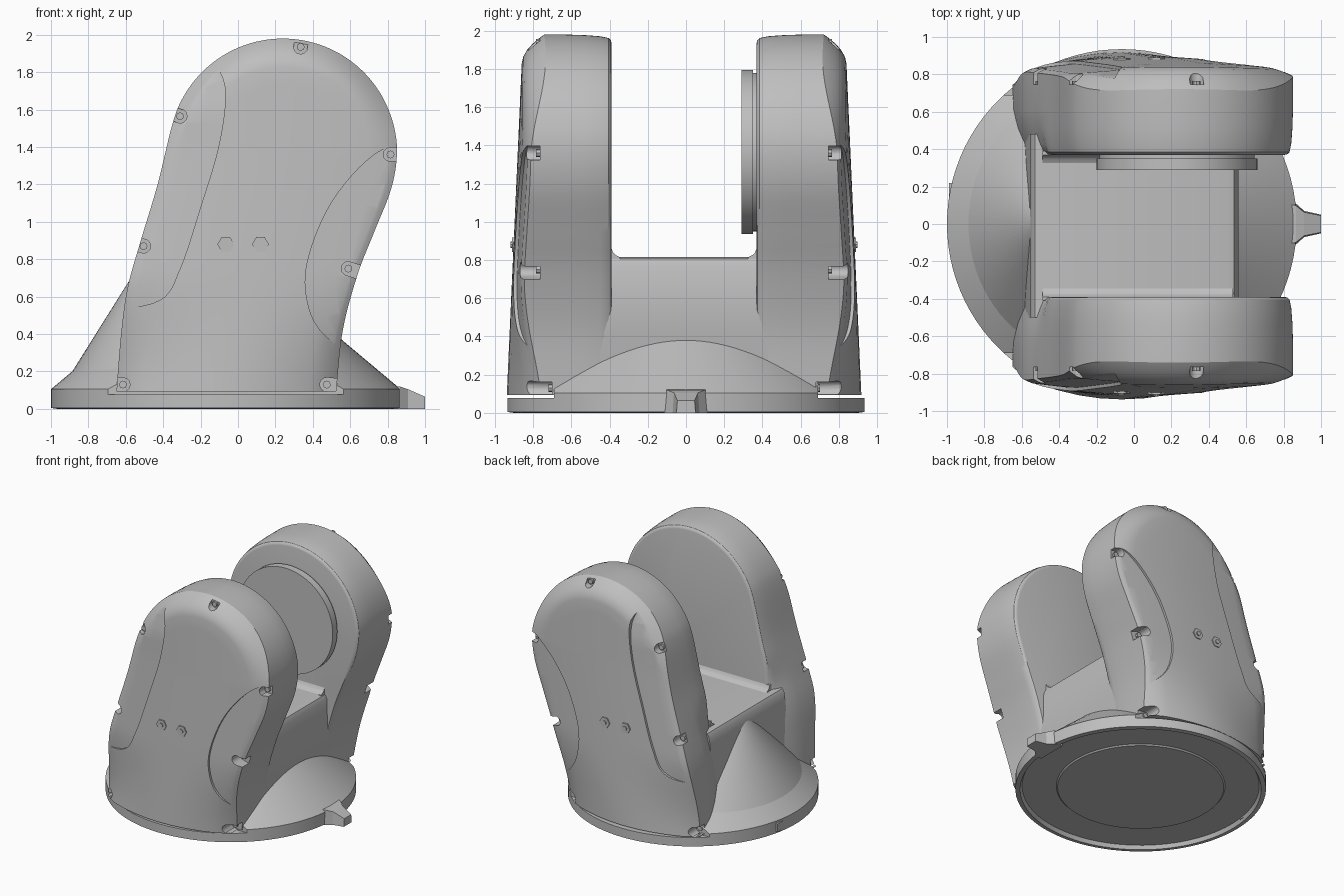
import bpy, bmesh, math
from mathutils import Vector

cube = bpy.data.objects.get("Cube")
if cube:
    bpy.data.objects.remove(cube, do_unlink=True)

grey = bpy.data.materials.new("cast_grey")
grey.use_nodes = True
COLOUR = (0.52, 0.52, 0.52, 1)
grey.diffuse_color = COLOUR
grey.node_tree.nodes["Principled BSDF"].inputs["Base Color"].default_value = COLOUR

BASE_X = -0.065      # axis of the round base
FLOOR = 0.093        # underside of the arms
HUB = (0.24, 1.37)   # joint centre of the arms


def finish(name, bm):
    bmesh.ops.remove_doubles(bm, verts=bm.verts, dist=1e-5)
    bmesh.ops.recalc_face_normals(bm, faces=bm.faces)
    mesh = bpy.data.meshes.new(name)
    bm.to_mesh(mesh)
    bm.free()
    mesh.materials.append(grey)
    obj = bpy.data.objects.new(name, mesh)
    bpy.context.collection.objects.link(obj)
    return obj


def smooth(obj, angle=32):
    bpy.ops.object.select_all(action="DESELECT")
    obj.select_set(True)
    bpy.context.view_layer.objects.active = obj
    bpy.ops.object.shade_smooth_by_angle(angle=math.radians(angle))


def cut(obj, cutter):
    mod = obj.modifiers.new("cut", "BOOLEAN")
    mod.object, mod.operation, mod.solver = cutter, "DIFFERENCE", "EXACT"
    graph = bpy.context.evaluated_depsgraph_get()
    mesh = bpy.data.meshes.new_from_object(obj.evaluated_get(graph))
    obj.modifiers.clear()
    obj.data = mesh
    bpy.data.objects.remove(cutter, do_unlink=True)


def spline(points, steps):
    """Smooth curve through 2D points."""
    p = [Vector(q) for q in points]
    p = [2 * p[0] - p[1]] + p + [2 * p[-1] - p[-2]]
    out = []
    for a, b, c, d in zip(p, p[1:], p[2:], p[3:]):
        for k in range(steps):
            t = k / steps
            out.append(b + 0.5 * t * (c - a + t * (2 * a - 5 * b + 4 * c - d
                                                   + t * (3 * (b - c) + d - a))))
    return out + [p[-2]]


def ramp(value, start, end):
    f = min(1, max(0, (value - start) / (end - start)))
    return f * f * (3 - 2 * f)


def spine_x(z):
    f = min(1, (z - FLOOR) / (HUB[1] - FLOOR))
    return BASE_X + f * (HUB[0] - BASE_X)


def shell_y(x, z):
    """Outer surface of an arm: round like the base below, flatter above."""
    bulge = 0.1 + 0.32 * ramp(z, 0.75, 0.05)
    return 0.932 - 0.045 * z - bulge * min(0.7, abs(x - spine_x(z))) ** 2


def bridge(bm, rings, closed):
    for a, b in zip(rings, rings[1:]):
        n = len(a)
        for i in range(n if closed else n - 1):
            j = (i + 1) % n
            bm.faces.new((a[i], a[j], b[j], b[i]))


def lathe(profile, segs=96):
    bm = bmesh.new()
    rings = [[bm.verts.new((BASE_X + r * math.cos(2 * math.pi * k / segs),
                            r * math.sin(2 * math.pi * k / segs), z))
              for k in range(segs)] for r, z in profile]
    bridge(bm, rings, True)
    bm.faces.new(rings[0])
    bm.faces.new(rings[-1])
    return bm


def extrude(bm, rings):
    """Closed solid through matching rings of coordinates."""
    rings = [[bm.verts.new(co) for co in ring] for ring in rings]
    bridge(bm, rings, True)
    bm.faces.new(rings[0])
    bm.faces.new(rings[-1])


def peg(bm, x, z, r, y0, y1, sides, s, stretch=Vector((0, 0))):
    """Round or polygonal pin along y; the half facing the stretch is drawn out."""
    loop = []
    for k in range(sides):
        d = Vector((math.cos(2 * math.pi * k / sides), math.sin(2 * math.pi * k / sides)))
        loop.append(Vector((x, z)) + r * d + (stretch if d.dot(stretch) > 0 else Vector((0, 0))))
    extrude(bm, [[(p.x, s * y - 0.01, p.y) for p in loop] for y in (y0, y1)])


# Arm silhouette: left flank, round head, right flank
head = [(HUB[0] + 0.61 * math.cos(math.radians(a)), HUB[1] + 0.61 * math.sin(math.radians(a)))
        for a in range(165, -1, -15)]
OUTLINE = spline([(-0.65, FLOOR), (-0.625, 0.4), (-0.59, 0.65), (-0.52, 0.9), (-0.43, 1.2)] + head
                 + [(0.82, 1.18), (0.73, 0.95), (0.64, 0.72), (0.56, 0.42), (0.525, FLOOR)], 6)
SCREWS = [(-0.31, 1.565), (-0.505, 0.87), (-0.615, 0.13), (0.475, 0.13),
          (0.59, 0.75), (0.815, 1.36), (0.335, 1.935)]
PANELS = [
    (-0.85, [(-0.16, 1.9), (-0.07, 1.72), (-0.1, 1.42), (-0.2, 1.08),
             (-0.31, 0.75), (-0.42, 0.58), (-0.72, 0.52)]),
    (1.0, [(0.95, 1.43), (0.78, 1.39), (0.62, 1.26), (0.47, 1.05),
           (0.37, 0.78), (0.37, 0.58), (0.44, 0.42), (0.62, 0.27)]),
]


def outward(x, z):
    """Direction square to the nearest stretch of the silhouette."""
    i = min(range(1, len(OUTLINE) - 1), key=lambda k: (OUTLINE[k] - Vector((x, z))).length)
    t = OUTLINE[i + 1] - OUTLINE[i - 1]
    return Vector((-t.y, t.x)).normalized()


def arm(name, s):
    bm = bmesh.new()
    n = len(OUTLINE)
    centres = []
    for i in range(n):
        z = min(HUB[1], (OUTLINE[i].y + OUTLINE[n - 1 - i].y) / 2)
        centres.append(Vector((spine_x(z), z)))
    rings = []

    def ring(t, y=None):
        row = []
        for p, c in zip(OUTLINE, centres):
            # The lower rear flank leans in towards the saddle
            lean = 0.07 * ramp(y, 0.62, 0.36) * ramp(p.y, 1.1, 0.8) if y and p.x < 0 else 0
            q = p.lerp(c, t + lean)
            rounding = 0.032 + 0.08 * ramp(p.y, 1.35, 1.9)
            depth = y or shell_y(q.x, q.y) - rounding * max(0, 1 - t / 0.25) ** 2
            row.append(bm.verts.new((q.x, s * depth - 0.01, q.y)))
        rings.append(row)

    for t, y in ((0.07, 0.38), (0.05, 0.383), (0.03, 0.395), (0.015, 0.44), (0.005, 0.52), (0, 0.62)):
        ring(t, y)
    for t in (0, 0.015, 0.04, 0.08, 0.13, 0.19, 0.25, 0.4, 0.6, 0.8, 1):
        ring(t)
    bridge(bm, rings, False)
    bm.faces.new(rings[0])
    bm.faces.new([r[0] for r in rings] + [r[-1] for r in rings[-2::-1]])
    obj = finish(name, bm)
    # Recessed access panels
    for edge, seam in PANELS:
        bm = bmesh.new()
        rows = []
        for p in spline(seam, 6):
            xs = [p.x + (edge - p.x) * k / 8 for k in range(9)]
            sink = 0.018 + 0.15 * max(0, p.y - 1.6)
            rows.append([bm.verts.new((x, s * (shell_y(x, p.y) - sink) - 0.01, p.y)) for x in xs])
        bridge(bm, rows, False)
        top = bmesh.ops.extrude_face_region(bm, geom=bm.faces[:])["geom"]
        for v in top:
            if isinstance(v, bmesh.types.BMVert):
                v.co.y = s * 1.2
        cut(obj, finish("panel_cutter", bm))
    # Screw pockets, open to the rim; the lowest pair sit deeper
    pockets, bolts = bmesh.new(), bmesh.new()
    for x, z in SCREWS:
        bed = 0.755 if z > 0.2 else 0.69
        peg(pockets, x, z, 0.038, bed, 1.3, 12, s, outward(x, z) * 0.1)
        peg(bolts, x, z, 0.021, bed - 0.015, bed + 0.02, 8, s)
    cut(obj, finish("pocket_cutter", pockets))
    smooth(obj)
    # Paired hex bolts on the outer face
    for x in (-0.065, 0.12):
        y = shell_y(x, 0.88)
        peg(bolts, x, 0.88, 0.045, y - 0.03, y + 0.008, 6, s)
        peg(bolts, x, 0.88, 0.018, y, y + 0.016, 10, s)
    finish(name + "_bolts", bolts)


arm("right_arm", -1)
arm("left_arm", 1)

# Round foot with a recessed underside
smooth(finish("base_plate", lathe([(0.62, 0.02), (0.63, 0.03), (0.885, 0.03), (0.9, 0),
                                   (0.935, 0.005), (0.935, 0.078), (0.5, 0.078)])))

# Sloping skirt, trimmed beside the arms
bm = lathe([(0.935, 0.07), (0.935, 0.105), (0.84, 0.185), (0.5, 0.47)])
for s in (-1, 1):
    cutoff = bmesh.ops.bisect_plane(bm, geom=bm.verts[:] + bm.edges[:] + bm.faces[:],
                                    plane_co=(0, s * 0.69, 0), plane_no=(0, s, 0), clear_outer=True)
    bmesh.ops.holes_fill(bm, edges=[e for e in cutoff["geom_cut"]
                                    if isinstance(e, bmesh.types.BMEdge)])
smooth(finish("base_skirt", bm), 25)

# Leaning cone that braces the saddle
bm = lathe([(0.84, 0.17), (0.06, 0.8)])
for v in bm.verts:
    if v.co.z > 0.5:
        v.co.x -= 0.385
smooth(finish("rear_cone", bm))

# Saddle between the arms
bm = bmesh.new()
outline = [(-0.6, 0.1), (-0.575, 0.5), (-0.555, 0.72), (-0.545, 0.78), (-0.53, 0.805), (-0.49, 0.815),
           (0.5, 0.815), (0.535, 0.805), (0.552, 0.77), (0.555, 0.6), (0.56, 0.5),
           (0.545, 0.4), (0.515, 0.1)]
extrude(bm, [[(x, y, z) for x, z in outline] for y in (-0.5, 0.48)])
smooth(finish("saddle", bm), 40)

# Fillets where the saddle meets the arms
arc = [(0.4, 0.8), (0.4, 0.86), (0.38, 0.86), (0.37, 0.838), (0.358, 0.826), (0.335, 0.815),
       (0.335, 0.8)]
bm = bmesh.new()
for s in (-1, 1):
    extrude(bm, [[(x, s * y - 0.01, z) for y, z in arc] for x in (-0.49, 0.53)])
smooth(finish("saddle_fillets", bm), 40)

# Joint flange on the left arm
bm = bmesh.new()
peg(bm, 0.23, 1.365, 0.43, 0.3, 0.36, 64, 1)
peg(bm, 0.23, 1.365, 0.415, 0.35, 0.4, 64, 1)
smooth(finish("joint_flange", bm))

# Pointer tab and small rear nub
bm = bmesh.new()
extrude(bm, [[(x, y, z) for y, z in ((-w, 0), (w, 0), (w * 0.9, h), (-w * 0.9, h))]
             for x, w, h in ((0.8, 0.125, 0.125), (0.865, 0.11, 0.12),
                             (0.91, 0.07, 0.105), (1, 0.05, 0.065))])
finish("pointer_tab", bm)
bm = bmesh.new()
extrude(bm, [[(x, y, z) for x, z in ((-0.99, 0.02), (-0.94, 0.02), (-0.94, 0.095), (-0.99, 0.085))]
             for y in (0.11, 0.22)])
finish("rear_nub", bm)
